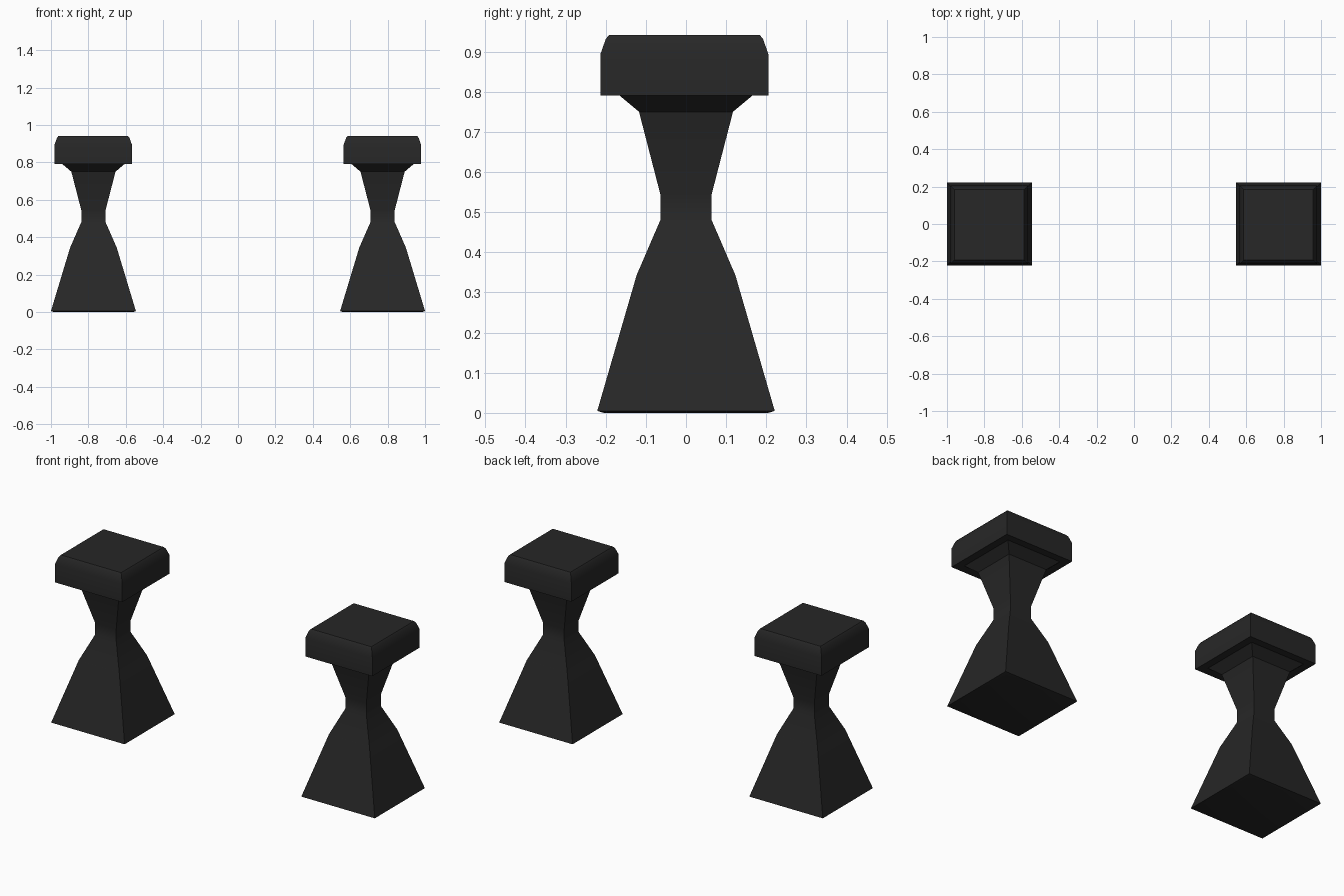
import bpy, bmesh, math

if "Cube" in bpy.data.objects:
    bpy.data.objects.remove(bpy.data.objects["Cube"])

dark = bpy.data.materials.new("dark_grey")
dark.diffuse_color = (0.02, 0.02, 0.02, 1)
dark.use_nodes = True
dark.node_tree.nodes["Principled BSDF"].inputs["Base Color"].default_value = dark.diffuse_color

# (half width x, half width y, height) of each square section
PEDESTAL = [(0.212, 0.205, 0.0), (0.227, 0.221, 0.005), (0.125, 0.123, 0.343),
            (0.065, 0.064, 0.48), (0.065, 0.064, 0.545), (0.118, 0.117, 0.75),
            (0.165, 0.165, 0.79)]
CAP = [(0.207, 0.209, 0.79), (0.207, 0.209, 0.894), (0.194, 0.196, 0.931),
       (0.186, 0.188, 0.941)]


def square_loft(name, sections, x, y):
    """Stack square sections into a closed solid."""
    bm = bmesh.new()
    rings = [[bm.verts.new((sx * hx, sy * hy, z))
              for sx, sy in ((-1, -1), (1, -1), (1, 1), (-1, 1))]
             for hx, hy, z in sections]
    for a, b in zip(rings, rings[1:]):
        for i in range(4):
            j = (i + 1) % 4
            bm.faces.new((a[i], a[j], b[j], b[i]))
    bm.faces.new(rings[0][::-1])
    bm.faces.new(rings[-1])
    mesh = bpy.data.meshes.new(name)
    bm.to_mesh(mesh)
    bm.free()
    obj = bpy.data.objects.new(name, mesh)
    obj.location = (x, y, 0)
    mesh.materials.append(dark)
    bpy.context.collection.objects.link(obj)
    bpy.ops.object.select_all(action='DESELECT')
    obj.select_set(True)
    bpy.context.view_layer.objects.active = obj
    bpy.ops.object.shade_smooth_by_angle(angle=math.radians(30))


# Two matching posts, each with a waisted pedestal and a bevelled cap
for side, x in (("left", -0.773), ("right", 0.773)):
    square_loft(f"{side}_pedestal", PEDESTAL, x, 0)
    square_loft(f"{side}_cap", CAP, x - 0.001, -0.004)
